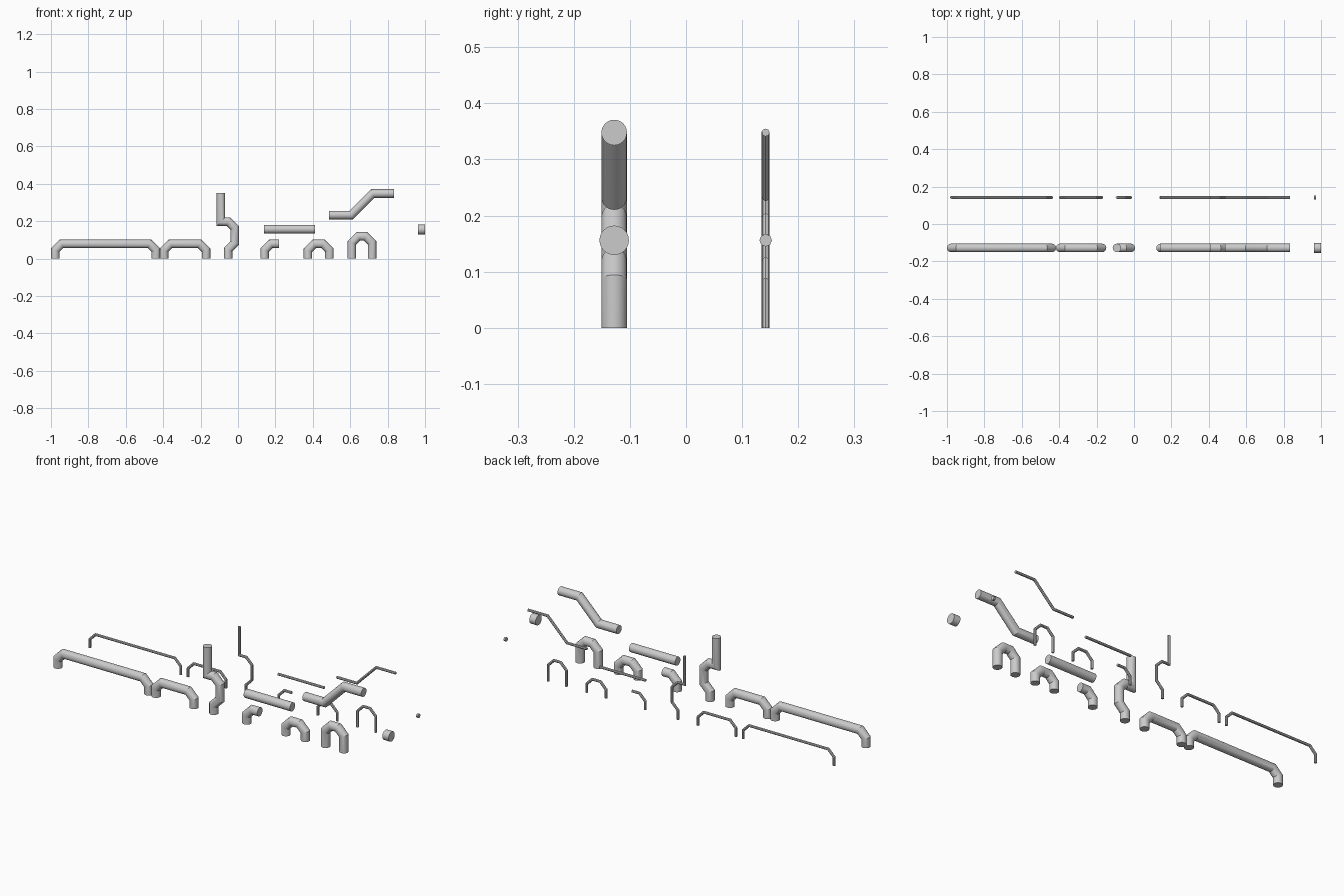
import bpy, bmesh, math
from mathutils import Vector

if "Cube" in bpy.data.objects:
    bpy.data.objects.remove(bpy.data.objects["Cube"])


def pipe(name, path, y, radius, sides):
    """Closed round pipe swept along an x/z path with mitred bends."""
    pts = [Vector(p) for p in path]
    dirs = [(b - a).normalized() for a, b in zip(pts, pts[1:])]
    bm = bmesh.new()
    rings = []
    for i, p in enumerate(pts):
        d0, d1 = dirs[max(i - 1, 0)], dirs[min(i, len(dirs) - 1)]
        t = (d0 + d1).normalized()
        n = Vector((-t.y, t.x)) / t.dot(d0)
        ring = []
        for k in range(sides):
            a = 2 * math.pi * k / sides
            q = p + n * radius * math.cos(a)
            ring.append(bm.verts.new((q.x, y + radius * math.sin(a), q.y)))
        rings.append(ring)
    for r0, r1 in zip(rings, rings[1:]):
        for k in range(sides):
            j = (k + 1) % sides
            bm.faces.new((r0[k], r0[j], r1[j], r1[k]))
    bm.faces.new(rings[0])
    bm.faces.new(rings[-1])
    bmesh.ops.recalc_face_normals(bm, faces=bm.faces)
    mesh = bpy.data.meshes.new(name)
    bm.to_mesh(mesh)
    bm.free()
    obj = bpy.data.objects.new(name, mesh)
    bpy.context.collection.objects.link(obj)
    bpy.ops.object.select_all(action='DESELECT')
    obj.select_set(True)
    bpy.context.view_layer.objects.active = obj
    bpy.ops.object.shade_smooth_by_angle(angle=math.radians(20))


def arch(x0, x1, top, c=0.034):
    """Path of a bridge standing on two legs with chamfered corners."""
    return [(x0, 0), (x0, top - c), (x0 + c, top),
            (x1 - c, top), (x1, top - c), (x1, 0)]


# Shapes shared by the thick and the thin pipe sets
shapes = {
    "long_bridge": arch(-0.977, -0.439, 0.079),
    "medium_bridge": arch(-0.395, -0.171, 0.079),
    "short_bridge": arch(0.374, 0.489, 0.079),
    "u_bend": arch(0.609, 0.717, 0.119),
    "offset_riser": [(-0.091, 0.35), (-0.091, 0.197), (-0.050, 0.197), (-0.017, 0.164),
                     (-0.017, 0.083), (-0.053, 0.047), (-0.053, 0)],
    "elbow": [(0.142, 0), (0.142, 0.045), (0.176, 0.079), (0.219, 0.079)],
    "straight": [(0.139, 0.157), (0.412, 0.157)],
    "step": [(0.487, 0.233), (0.605, 0.233), (0.720, 0.348), (0.835, 0.348)],
}

# Thick set in front, thin set behind, each with its coupling
for size, y, r, sides, coupling_r, coupling_len in (
        ("thick", -0.128, 0.0228, 24, 0.0262, 0.037),
        ("thin", 0.142, 0.007, 8, 0.0112, 0.011)):
    for name, path in shapes.items():
        pipe(f"{size}_{name}", path, y, r, sides)
    pipe(f"{size}_coupling", [(0.963, 0.156), (0.963 + coupling_len, 0.156)],
         y, coupling_r, sides)
